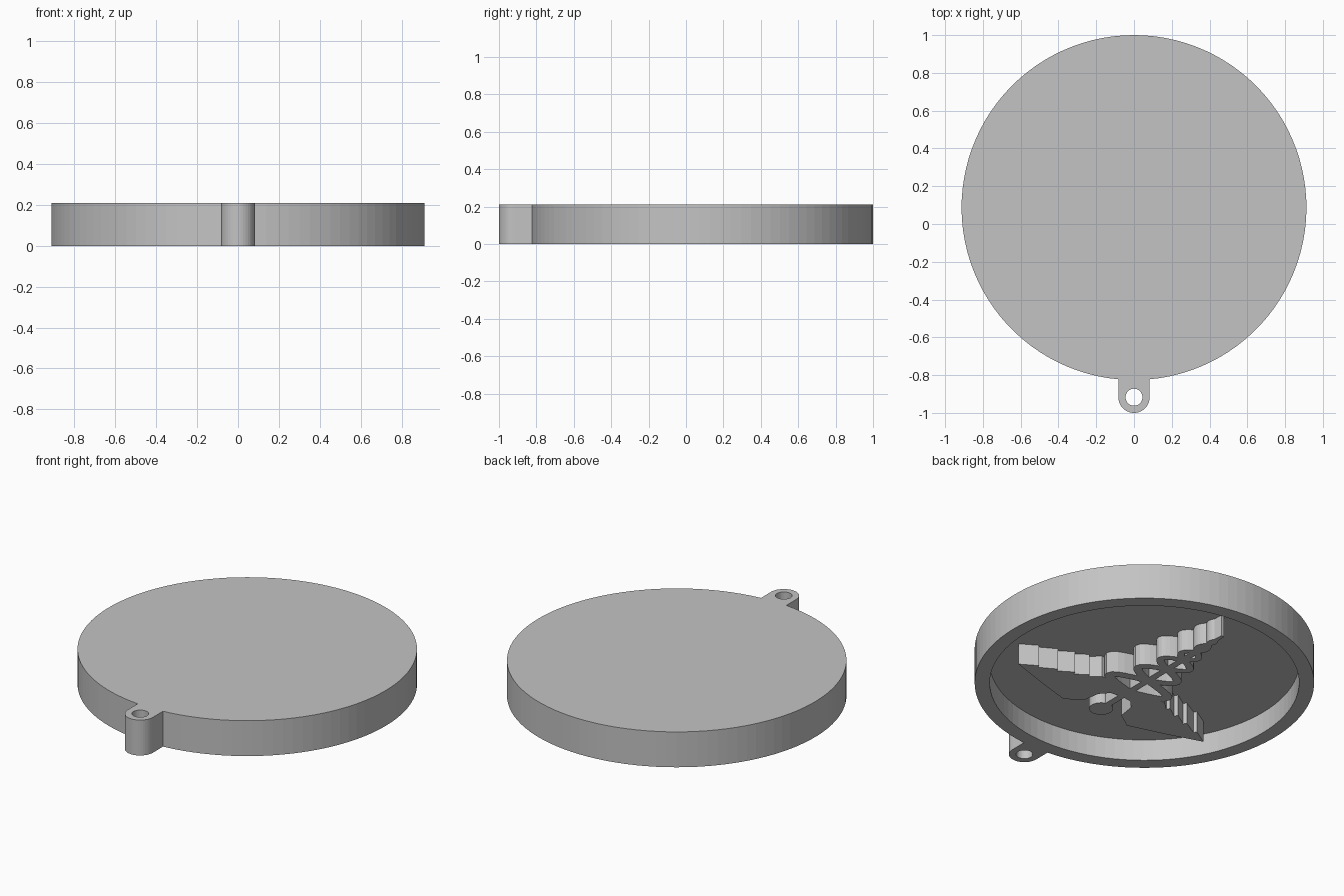
import bpy, bmesh
from math import sin, cos, pi, asin
from mathutils import Vector

if "Cube" in bpy.data.objects:
    bpy.data.objects.remove(bpy.data.objects["Cube"])

R, CY, H = 0.913, 0.087, 0.21        # disc radius, disc centre, total height
CEIL = 0.126                         # ceiling of the hollow underside
TAB_R, TAB_Y = 0.083, -0.917

grey = bpy.data.materials.new("plain_grey")
grey.use_nodes = True
COLOUR = (0.55, 0.55, 0.55, 1)
grey.diffuse_color = COLOUR
grey.node_tree.nodes["Principled BSDF"].inputs["Base Color"].default_value = COLOUR


def prism(name, outline, z0, z1):
    """Extrude a closed 2D outline between two heights."""
    bm = bmesh.new()
    face = bm.faces.new([bm.verts.new((x, y, z0)) for x, y in outline])
    top = bmesh.ops.extrude_face_region(bm, geom=[face])["geom"]
    bmesh.ops.translate(bm, vec=(0, 0, z1 - z0),
                        verts=[g for g in top if isinstance(g, bmesh.types.BMVert)])
    bmesh.ops.recalc_face_normals(bm, faces=bm.faces)
    mesh = bpy.data.meshes.new(name)
    bm.to_mesh(mesh)
    bm.free()
    mesh.materials.append(grey)
    ob = bpy.data.objects.new(name, mesh)
    bpy.context.collection.objects.link(ob)
    return ob


def arc(cx, cy, r, a0, a1, n):
    return [(cx + r * cos(a0 + (a1 - a0) * i / n), cy + r * sin(a0 + (a1 - a0) * i / n))
            for i in range(n + 1)]


def circle(cx, cy, r, n):
    return arc(cx, cy, r, 0, 2 * pi, n)[:-1]


def combine(target, tool, operation):
    """Apply a boolean and drop the tool object."""
    mod = target.modifiers.new("combine", "BOOLEAN")
    mod.operation, mod.solver, mod.object = operation, "EXACT", tool
    bpy.context.view_layer.objects.active = target
    bpy.ops.object.modifier_apply(modifier=mod.name)
    bpy.data.objects.remove(tool)


# Disc with hanging tab, hollowed from below
half = asin(TAB_R / R)
outline = arc(0, CY, R, -pi / 2 + half, 1.5 * pi - half, 100)
outline += arc(0, TAB_Y, TAB_R, pi, 2 * pi, 20)
body = prism("round_case", outline, 0, H)
combine(body, prism("hollow", circle(0, CY, 0.832, 100), -0.1, CEIL), "DIFFERENCE")
combine(body, prism("tab_hole", circle(0, TAB_Y, 0.045, 32), -0.1, H + 0.1), "DIFFERENCE")


def relief(name, points):
    """Raised underside part; v runs from the disc centre towards the tab."""
    return prism(name, [(x, CY - v) for x, v in points], 0, CEIL + 0.01)


# Staff with round knob
staff = relief("winged_staff_relief",
               [(-0.02, 0.33), (0.02, 0.33), (0.02, -0.5), (0.01, -0.656),
                (-0.01, -0.656), (-0.02, -0.5)])
combine(staff, relief("knob", circle(0, 0.362, 0.065, 28)), "UNION")

# Wings with stepped feathers along the lower edge
feathers = [(0.65, 0.28), (0.555, 0.222), (0.545, 0.238), (0.453, 0.185), (0.443, 0.203),
            (0.362, 0.15), (0.352, 0.17), (0.283, 0.122), (0.273, 0.142), (0.22, 0.092)]
wing = [(0, 0.1), (0, 0.19), (0.07, 0.2), (0.115, 0.25), (0.13, 0.348),
        (0.223, 0.412), (0.43, 0.352)] + feathers
for side in (-1, 1):
    combine(staff, relief("wing", [(side * x, v) for x, v in wing]), "UNION")

# Twin coils: crossing heights and the swing of each loop between them
crossings = [0.13, -0.03, -0.19, -0.325, -0.435, -0.54, -0.6]
swings = [0.2, 0.132, 0.098, 0.055, 0.028, 0.012]
for side in (-1, 1):
    path = []
    for k, swing in enumerate(swings):
        for i in range(12):
            t = i / 12
            v = crossings[k] + (crossings[k + 1] - crossings[k]) * t
            path.append(Vector((side * (-1) ** k * swing * sin(pi * t), v)))
    left, right = [], []
    for i, p in enumerate(path):
        along = path[min(i + 1, len(path) - 1)] - path[max(i - 1, 0)]
        width = 0.027 - 0.015 * i / len(path)
        normal = Vector((-along.y, along.x)).normalized() * width
        left.append(p + normal)
        right.append(p - normal)
    combine(staff, relief("coil", left + right[::-1]), "UNION")
